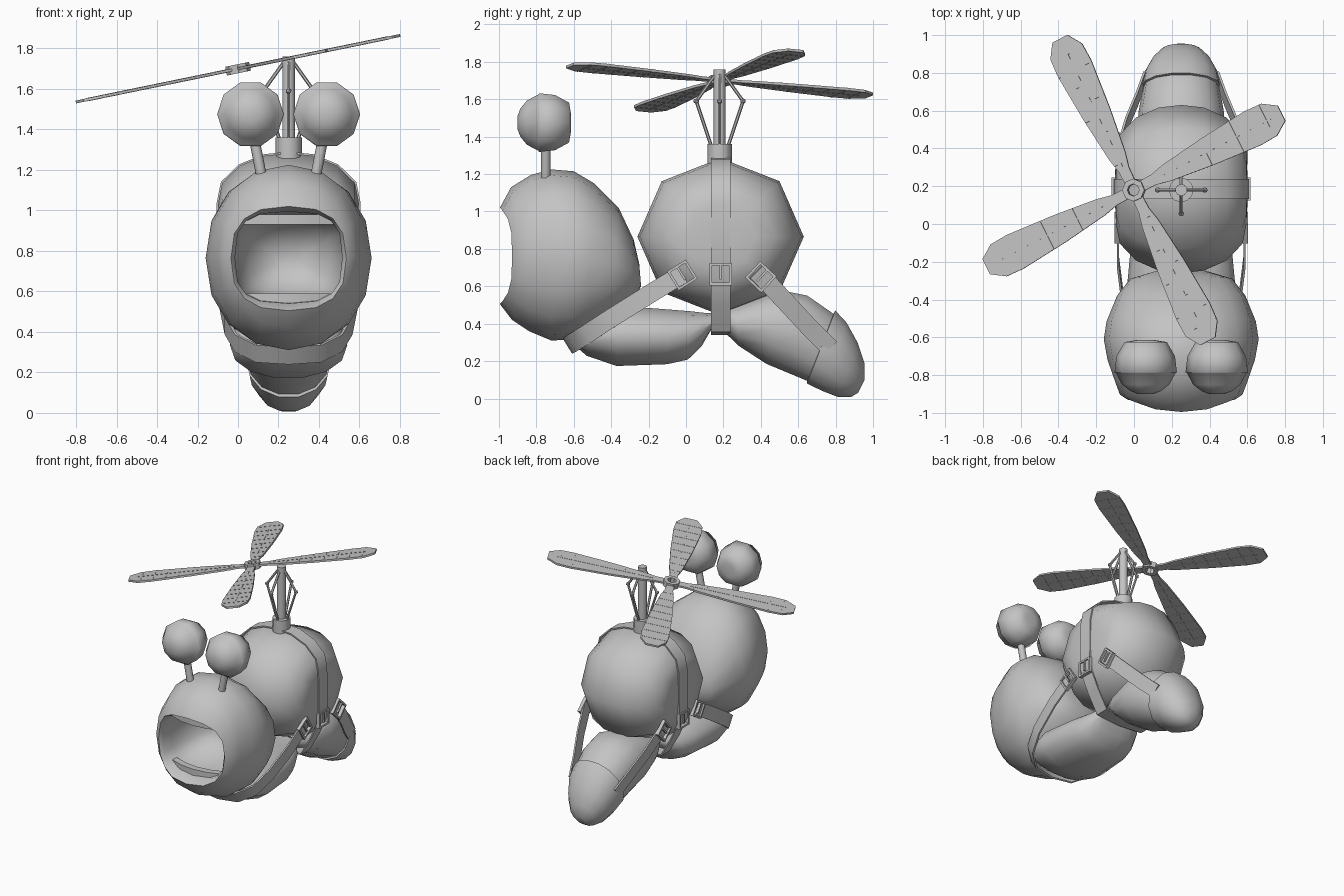
import bpy, bmesh, math
from mathutils import Matrix, Vector

if "Cube" in bpy.data.objects:
    bpy.data.objects.remove(bpy.data.objects["Cube"])

CX = 0.25  # body centre line
grey = bpy.data.materials.new("plain_grey")
grey.diffuse_color = (0.55, 0.55, 0.55, 1)
grey.use_nodes = True
grey.node_tree.nodes["Principled BSDF"].inputs["Base Color"].default_value = grey.diffuse_color


def finish(name, bm, angle=55):
    bmesh.ops.recalc_face_normals(bm, faces=bm.faces)
    me = bpy.data.meshes.new(name)
    bm.to_mesh(me)
    bm.free()
    me.materials.append(grey)
    me.shade_smooth()
    me.set_sharp_from_angle(angle=math.radians(angle))
    ob = bpy.data.objects.new(name, me)
    bpy.context.collection.objects.link(ob)
    return ob


def skin(bm, loops, closed=False):
    rows = [[bm.verts.new(p) for p in l] for l in loops]
    n = len(rows[0])
    pairs = list(zip(rows, rows[1:])) + ([(rows[-1], rows[0])] if closed else [])
    for a, b in pairs:
        for i in range(n):
            j = (i + 1) % n
            bm.faces.new((a[i], a[j], b[j], b[i]))
    if not closed:
        bm.faces.new(rows[0])
        bm.faces.new(rows[-1])


def loft(name, rings, n=14, angle=55):
    """Ring: y top, z top, y bottom, z bottom, half width, forward bow, squareness."""
    loops = []
    for r in rings:
        yt, zt, yb, zb, hx = r[:5]
        bow, e = (list(r[5:]) + [0, 2.15][len(r) - 5:])[:2]
        loop = []
        for i in range(n):
            a = 2 * math.pi * i / n
            c, s = math.cos(a), math.sin(a)
            c = math.copysign(abs(c) ** (2 / e), c)
            s = math.copysign(abs(s) ** (2 / e), s)
            loop.append((CX + c * hx, (yt + yb) / 2 + s * (yt - yb) / 2 - bow * s ** 4,
                         (zt + zb) / 2 + s * (zt - zb) / 2))
        loops.append(loop)
    bm = bmesh.new()
    skin(bm, loops)
    return finish(name, bm, angle)


def rod(bm, a, b, r, n=8):
    a, b = Vector(a), Vector(b)
    m = Matrix.Translation((a + b) / 2) @ (b - a).to_track_quat('Z', 'Y').to_matrix().to_4x4()
    bmesh.ops.create_cone(bm, cap_ends=True, segments=n, radius1=r, radius2=r,
                          depth=(b - a).length, matrix=m)


def box(bm, m, loc, size):
    bmesh.ops.create_cube(bm, size=1, matrix=m @ Matrix.Translation(loc) @ Matrix.Diagonal((*size, 1)))


def strap(name, pts, w, width, closed=False, thick=0.012):
    """Flat ribbon along pts, its width lying along w."""
    pts = [Vector(p) for p in pts]
    w = Vector(w).normalized()
    loops = []
    for i, p in enumerate(pts):
        nxt = pts[(i + 1) % len(pts)] if closed else pts[min(i + 1, len(pts) - 1)]
        prv = pts[i - 1] if closed else pts[max(i - 1, 0)]
        t = (nxt - prv).normalized()
        nrm = t.cross(w).normalized() * thick / 2
        h = w * width / 2
        loops.append([p + h + nrm, p - h + nrm, p - h - nrm, p + h - nrm])
    bm = bmesh.new()
    skin(bm, loops, closed)
    return finish(name, bm, 40)


# Head with hollow open mouth, from throat out over the lips to the nape
loft("head", [
    (-.50, .82, -.50, .70, .08, 0, 2.5), (-.58, .93, -.58, .60, .20, 0, 2.8),
    (-.80, .99, -.80, .55, .27, 0, 3), (-.905, .995, -.905, .54, .265, .03, 3),
    (-.93, 1.02, -.93, .505, .285, .065, 2.6), (-.905, 1.13, -.90, .42, .325, .03),
    (-.83, 1.195, -.84, .36, .35), (-.72, 1.225, -.72, .31, .39), (-.60, 1.215, -.62, .315, .41),
    (-.49, 1.15, -.54, .34, .395), (-.36, 1.02, -.40, .42, .34),
    (-.28, .85, -.30, .50, .27), (-.25, .72, -.24, .60, .12)], 16)

# Upper and lower gum ridges
for nm, z in (("lower_gum", .565), ("upper_gum", .955)):
    pts = [(CX + .215 * k, -.89 + .05 * k * k, z) for k in (-1, -.5, 0, .5, 1)]
    strap(nm, pts, (0, 0, 1), .05, thick=.05)

# Foot, tail and tail pocket
loft("foot", [
    (-.61, .38, -.61, .295, .18), (-.50, .45, -.53, .225, .265), (-.36, .50, -.37, .17, .29),
    (-.10, .48, -.10, .18, .265), (.02, .47, .01, .205, .235), (.10, .46, .085, .28, .20),
    (.18, .46, .13, .36, .15)])
loft("tail", [
    (.15, .47, .20, .36, .15), (.27, .50, .28, .28, .20), (.50, .585, .43, .18, .235),
    (.65, .555, .55, .13, .225), (.80, .45, .67, .08, .20), (.89, .33, .79, .02, .15),
    (.94, .20, .88, .02, .07)])
loft("tail_pocket", [
    (.79, .455, .645, .085, .195), (.80, .475, .645, .075, .212), (.86, .41, .73, .035, .20),
    (.92, .30, .81, .005, .16), (.955, .19, .88, .005, .105), (.955, .10, .92, .03, .04)])

# Round shell turned about the cross axis, with flattened sides
prof = [(-.35, .2), (-.345, .42), (-.325, .65), (-.24, .85), (-.12, .97), (0, 1)]
prof += [(-x, r) for x, r in reversed(prof[:-1])]
bm = bmesh.new()
skin(bm, [[(CX + x, .185 + .445 * r * math.cos(k * math.pi / 4),
            .865 + .42 * r * math.sin(k * math.pi / 4)) for k in range(8)] for x, r in prof])
finish("shell", bm, 65)


def mirrored(half):
    return [(CX + x, y, z) for x, y, z in half] + [(CX - x, y, z) for x, y, z in reversed(half) if x]


# Belt around the shell, sling under the foot, straps to the tail pocket
belt = [(0, 1.285), (.12, 1.273), (.243, 1.223), (.33, 1.138), (.35, 1.04), (.355, .66),
        (.28, .50), (.20, .36), (0, .345)]
loop = [(CX + x, .185, z) for x, z in belt] + [(CX - x, .185, z) for x, z in belt[-2:0:-1]]
strap("shell_belt", loop, (0, 1, 0), .105, True, .01)
strap("foot_sling", mirrored([(.335, -.02, .665), (.335, -.2, .555), (.31, -.4, .43),
                              (.26, -.53, .345), (.16, -.61, .295), (0, -.63, .285)]),
      (0, -.53, .85), .10)
for side, tag in ((1, "right"), (-1, "left")):
    strap("tail_strap_" + tag, [(CX + side * x, y, z) for x, y, z in (
        (.335, .38, .68), (.29, .53, .52), (.235, .66, .38), (.195, .77, .27))], (0, .72, .69), .10)

# Square buckles with a pin
bm = bmesh.new()
for s in (1, -1):
    for x, y, z, ang in ((.34, -.02, .66, 32), (.355, .185, .665, 0), (.338, .40, .65, -43)):
        m = Matrix.Translation((CX + s * x, y, z)) @ Matrix.Rotation(math.radians(ang), 4, 'X')
        for d in (-.053, .053):
            box(bm, m, (0, d, 0), (.026, .014, .12))
            box(bm, m, (0, 0, d), (.026, .12, .014))
        box(bm, m, (s * .007, 0, .01), (.012, .012, .08))
finish("buckles", bm, 30)

# Eyes: round front, faint lid edge and blunter back, on short stalks
eye = [(-.90, .04), (-.885, .08), (-.85, .125), (-.79, .157), (-.785, .165),
       (-.70, .155), (-.625, .112), (-.615, .05)]
for side, tag in ((1, "right"), (-1, "left")):
    bm = bmesh.new()
    skin(bm, [[(CX + side * .188 + r * math.cos(2 * math.pi * k / 10), y,
                1.475 + r * math.sin(2 * math.pi * k / 10)) for k in range(10)] for y, r in eye])
    finish("eye_" + tag, bm, 100)
    bm = bmesh.new()
    rod(bm, (CX + side * .13, -.75, 1.15), (CX + side * .175, -.75, 1.38), .026)
    finish("eye_stalk_" + tag, bm)

# Mast with collar and four folding linkages
bm = bmesh.new()
base = Vector((CX, .18, 0))
rod(bm, base + Vector((0, 0, 1.24)), base + Vector((0, 0, 1.36)), .065, 12)
rod(bm, base + Vector((0, 0, 1.34)), base + Vector((0, 0, 1.76)), .032, 10)
for k in range(4):
    d = Vector((math.cos(k * math.pi / 2), math.sin(k * math.pi / 2), 0))
    top, knee, low = [base + d * r + Vector((0, 0, z)) for r, z in ((.025, 1.73), (.125, 1.59), (.045, 1.35))]
    rod(bm, top, knee, .009, 6)
    rod(bm, knee, low, .009, 6)
    bmesh.ops.create_icosphere(bm, subdivisions=1, radius=.016, matrix=Matrix.Translation(knee))
finish("mast", bm, 40)

# Tilted rotor: hub ring and four ribbed blades
hub = Matrix.Translation((0, .18, 1.70)) @ Matrix.Rotation(math.radians(-11.6), 4, 'Y')
bm = bmesh.new()
skin(bm, [[hub @ Vector((r * math.cos(k * math.pi / 4), r * math.sin(k * math.pi / 4), z))
           for k in range(8)] for r, z in ((.032, -.022), (.06, -.022), (.06, .022), (.032, .022))], True)
finish("rotor_hub", bm, 30)
half = [(.04, .028), (.12, .03), (.2, .048), (.45, .078), (.72, .1), (.82, .095), (.895, .045)]


def half_width(x):
    for (x0, w0), (x1, w1) in zip(half, half[1:]):
        if x <= x1:
            return w0 + (w1 - w0) * (x - x0) / (x1 - x0)


for k, deg in enumerate((27, 116.5, 207, 296.5)):
    m = hub @ Matrix.Rotation(math.radians(deg), 4, 'Z')
    outline = half + [(x, -w) for x, w in reversed(half)]
    bm = bmesh.new()
    skin(bm, [[m @ Vector((x, w, z)) for x, w in outline] for z in (-.007, .007)])
    for i in range(8):
        x = .16 + i * .092
        box(bm, m, (x, 0, 0), (.006, 2 * half_width(x) - .004, .017))
    box(bm, m, (.48, 0, 0), (.70, .006, .017))
    finish("rotor_blade_%d" % (k + 1), bm, 30)
